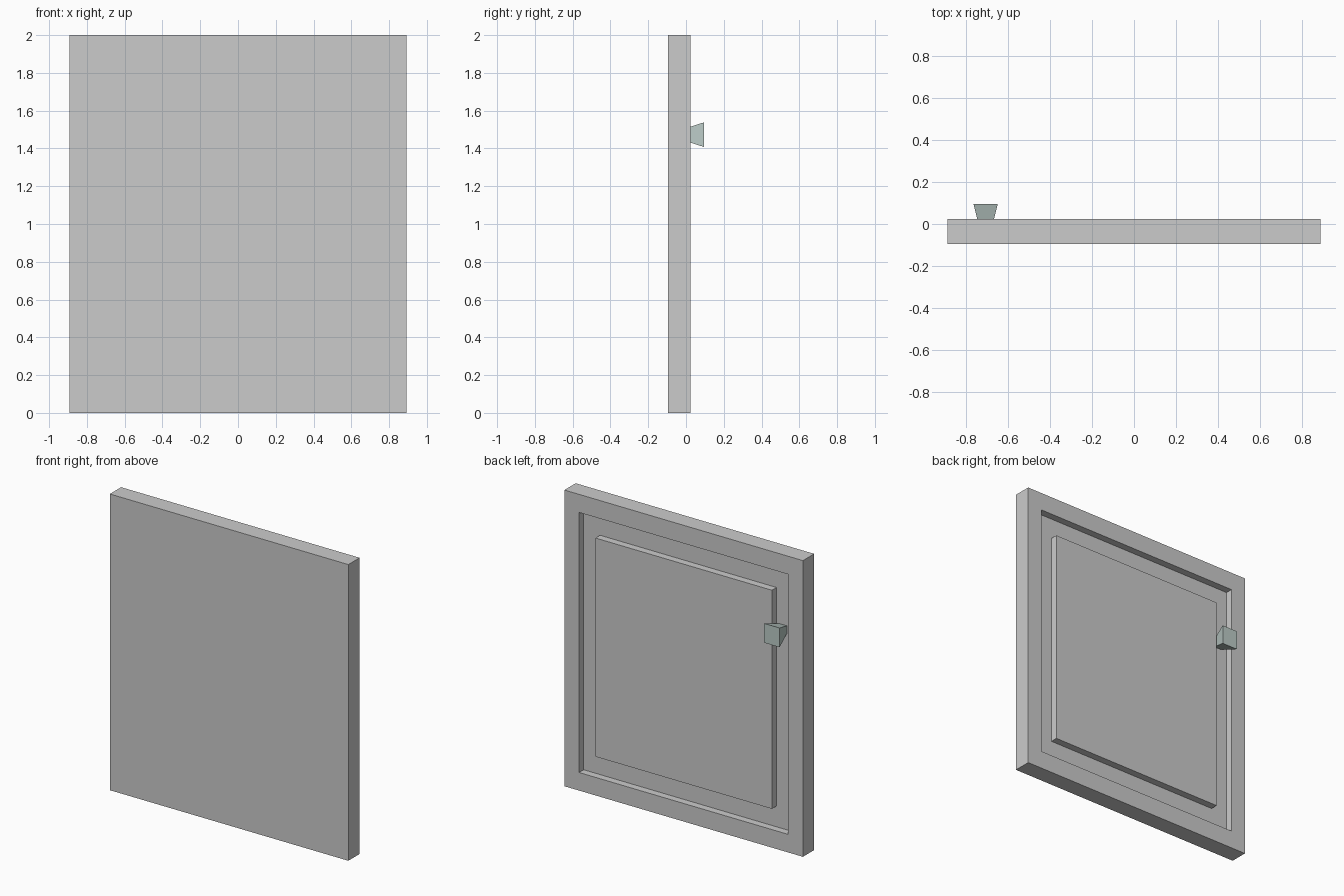
import bpy, bmesh

if "Cube" in bpy.data.objects:
    bpy.data.objects.remove(bpy.data.objects["Cube"])


def stacked_rects(name, rings):
    """Closed solid through rectangles: (centre x, centre z, half x, half z, y)."""
    bm = bmesh.new()
    loops = []
    for cx, cz, hx, hz, y in rings:
        loops.append([bm.verts.new((cx + sx * hx, y, cz + sz * hz))
                      for sx, sz in ((-1, -1), (1, -1), (1, 1), (-1, 1))])
    for a, b in zip(loops, loops[1:]):
        for i in range(4):
            j = (i + 1) % 4
            bm.faces.new((a[i], a[j], b[j], b[i]))
    bm.faces.new(loops[0][::-1])
    bm.faces.new(loops[-1])
    bmesh.ops.recalc_face_normals(bm, faces=bm.faces[:])
    mesh = bpy.data.meshes.new(name)
    bm.to_mesh(mesh)
    bm.free()
    obj = bpy.data.objects.new(name, mesh)
    bpy.context.collection.objects.link(obj)
    return obj


FRONT, BACK, FLOOR, TIP = -0.095, 0.025, -0.024, 0.095
HX, HZ = 0.891, 1.0

# Door slab: plain front, rectangular groove around a flush panel on the back
steps = [(0, 0, FRONT), (0, 0, BACK),
         (0.11, 0.122, BACK), (0.11, 0.122, FLOOR),
         (0.232, 0.262, FLOOR), (0.232, 0.262, BACK)]
stacked_rects("door_panel", [(0, 1, HX - mx, HZ - mz, y) for mx, mz, y in steps])

# Flared square knob standing on the groove floor
knob = stacked_rects("door_knob", [(-0.708, 1.473, 0.028, 0.027, FLOOR),
                                   (-0.708, 1.473, 0.058, 0.065, TIP)])
mat = bpy.data.materials.new("knob_grey_green")
mat.diffuse_color = (0.5, 0.6, 0.57, 1)
mat.use_nodes = True
mat.node_tree.nodes["Principled BSDF"].inputs["Base Color"].default_value = mat.diffuse_color
knob.data.materials.append(mat)
